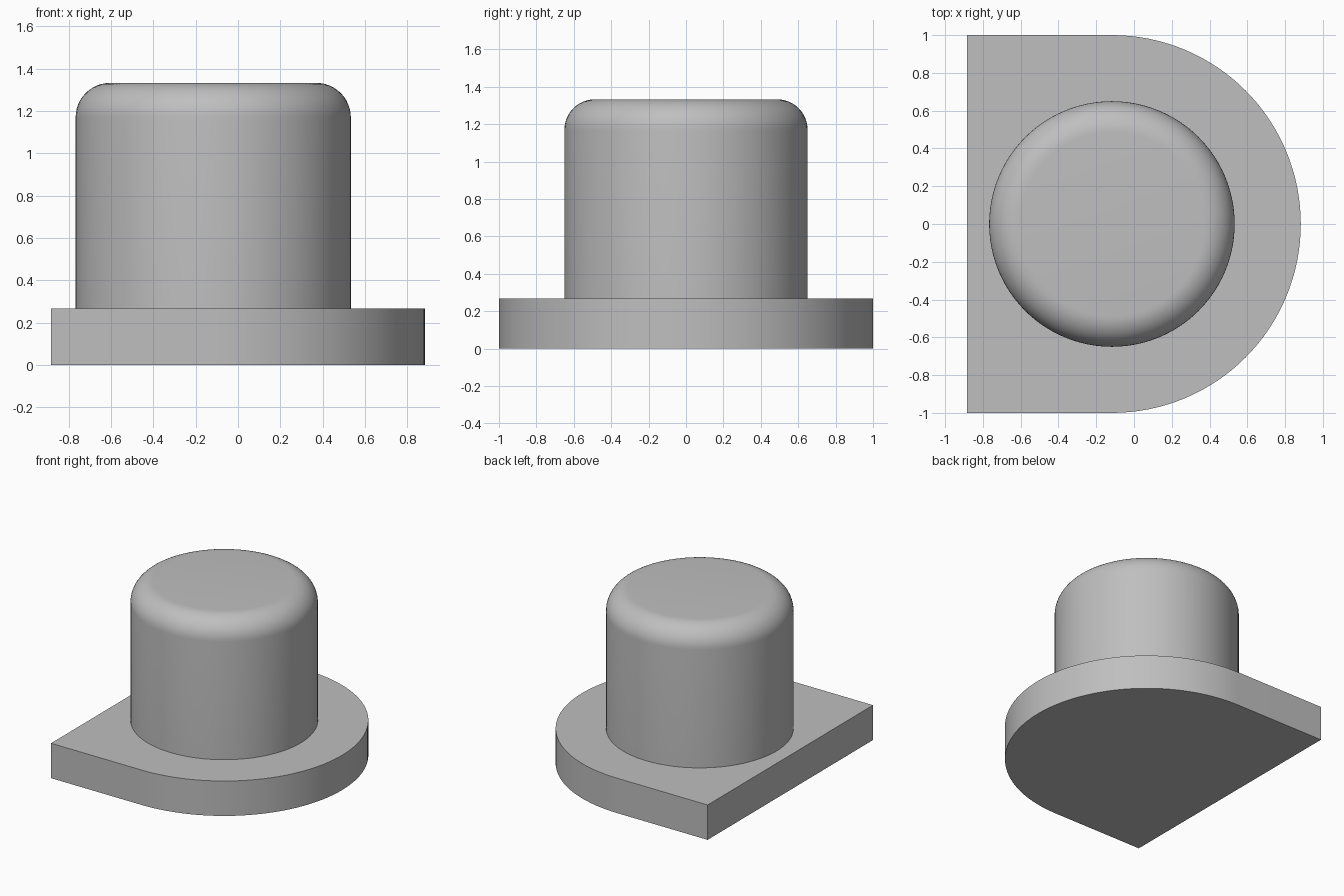
import bpy, bmesh
from math import sin, cos, pi

cube = bpy.data.objects.get("Cube")
if cube:
    bpy.data.objects.remove(cube, do_unlink=True)

AXIS_X = -0.117      # shared axis of the post and the rounded flange end
FLANGE_H = 0.267
TOP = 1.333
POST_R = 0.65
FILLET = 0.163

grey = bpy.data.materials.new("plain_grey")
grey.use_nodes = True
grey.diffuse_color = (0.52, 0.52, 0.52, 1)
grey.node_tree.nodes["Principled BSDF"].inputs["Base Color"].default_value = grey.diffuse_color


def arc(cx, cy, r, start, end, steps):
    """Points along a circular arc."""
    angles = [start + (end - start) * i / steps for i in range(steps + 1)]
    return [(cx + r * cos(a), cy + r * sin(a)) for a in angles]


def finish(name, bm):
    """Turn a bmesh into a shaded, coloured object."""
    bmesh.ops.recalc_face_normals(bm, faces=bm.faces)
    mesh = bpy.data.meshes.new(name)
    bm.to_mesh(mesh)
    bm.free()
    mesh.materials.append(grey)
    obj = bpy.data.objects.new(name, mesh)
    bpy.context.collection.objects.link(obj)
    bpy.ops.object.select_all(action='DESELECT')
    obj.select_set(True)
    bpy.context.view_layer.objects.active = obj
    bpy.ops.object.shade_smooth_by_angle(angle=pi / 6)
    return obj


# Flange: D-shaped plate, straight on the right edge and round on the left
outline = [(-0.883, -1)] + arc(AXIS_X, 0, 1, -pi / 2, pi / 2, 64) + [(-0.883, 1)]
bm = bmesh.new()
bottom = bm.faces.new([bm.verts.new((x, y, 0)) for x, y in outline])
raised = bmesh.ops.extrude_face_region(bm, geom=[bottom], use_keep_orig=True)
bmesh.ops.translate(bm, vec=(0, 0, FLANGE_H),
                    verts=[v for v in raised["geom"] if isinstance(v, bmesh.types.BMVert)])
finish("flange", bm)

# Post: turned profile with a rounded top rim, standing on the flange
profile = [(POST_R, FLANGE_H)] + arc(POST_R - FILLET, TOP - FILLET, FILLET, 0, pi / 2, 12)
bm = bmesh.new()
verts = [bm.verts.new((AXIS_X + r, 0, z)) for r, z in profile]
edges = [bm.edges.new(pair) for pair in zip(verts, verts[1:])]
bmesh.ops.spin(bm, geom=verts + edges, cent=(AXIS_X, 0, 0), axis=(0, 0, 1),
               angle=2 * pi, steps=96, use_merge=True)
bmesh.ops.remove_doubles(bm, verts=bm.verts, dist=1e-5)
rim = [e for e in bm.edges if e.is_boundary and all(v.co.z > TOP - 0.001 for v in e.verts)]
bmesh.ops.contextual_create(bm, geom=rim)
finish("post", bm)
